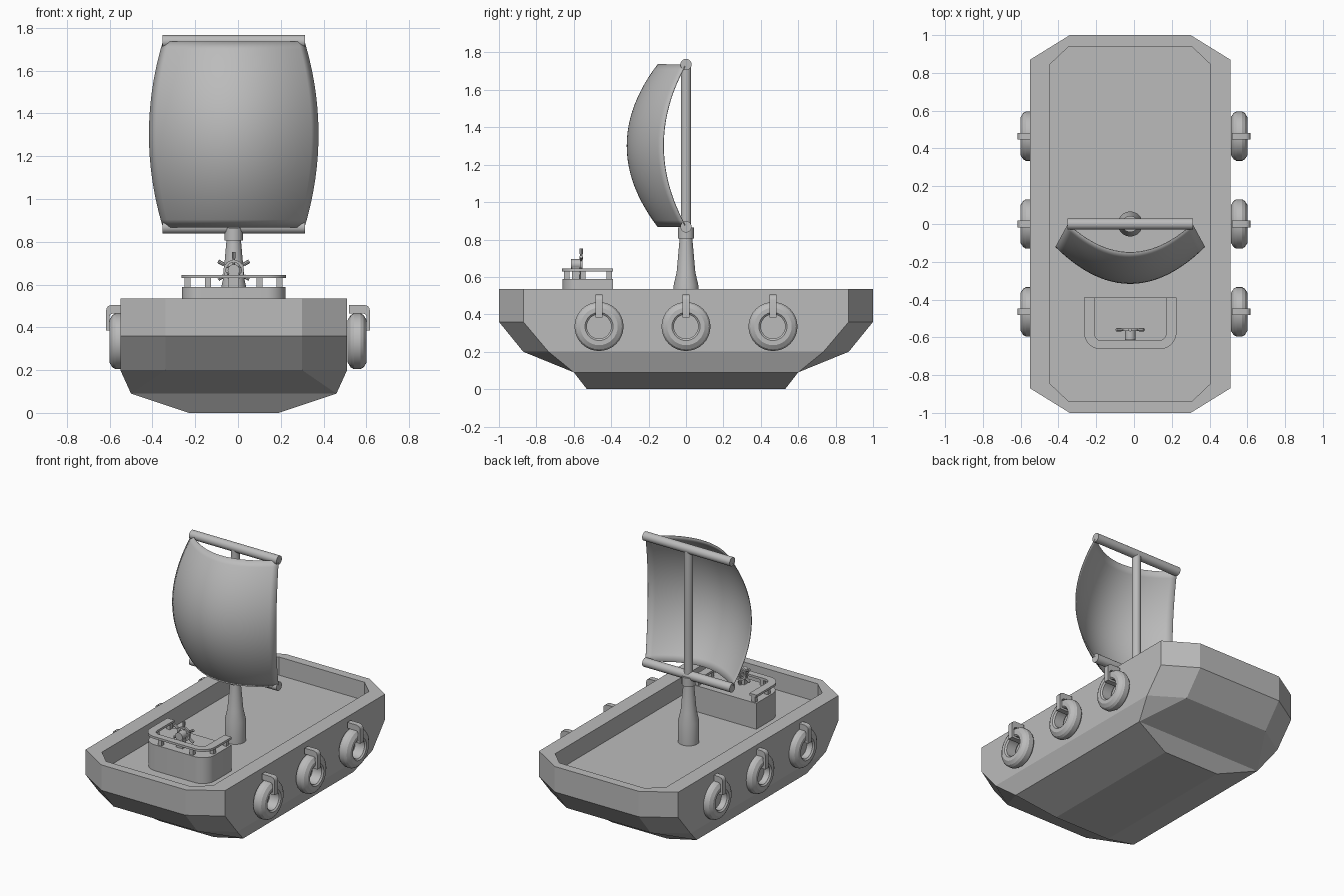
import bpy, bmesh, math
from mathutils import Vector, Matrix

cube = bpy.data.objects.get("Cube")
if cube:
    bpy.data.objects.remove(cube, do_unlink=True)

grey = bpy.data.materials.new("plain_grey")
grey.use_nodes = True
GREY = (0.5, 0.5, 0.5, 1)
grey.diffuse_color = GREY
grey.node_tree.nodes["Principled BSDF"].inputs["Base Color"].default_value = GREY

CX = -0.02  # centre line of hull and mast


def finish(bm, name, smooth=None):
    bmesh.ops.remove_doubles(bm, verts=bm.verts, dist=1e-5)
    bmesh.ops.recalc_face_normals(bm, faces=bm.faces)
    mesh = bpy.data.meshes.new(name)
    bm.to_mesh(mesh)
    bm.free()
    mesh.materials.append(grey)
    obj = bpy.data.objects.new(name, mesh)
    bpy.context.collection.objects.link(obj)
    if smooth:
        bpy.ops.object.select_all(action='DESELECT')
        obj.select_set(True)
        bpy.context.view_layer.objects.active = obj
        bpy.ops.object.shade_smooth_by_angle(angle=math.radians(smooth))
    return obj


def loft(bm, rings, caps=True, closed=False):
    """Skin rings of equal point count."""
    loops = [[bm.verts.new(p) for p in ring] for ring in rings]
    pairs = list(zip(loops, loops[1:]))
    if closed:
        pairs.append((loops[-1], loops[0]))
    for a, b in pairs:
        for i in range(len(a)):
            j = (i + 1) % len(a)
            bm.faces.new((a[i], a[j], b[j], b[i]))
    if caps and not closed:
        bm.faces.new(loops[0])
        bm.faces.new(loops[-1])


def lathe(bm, profile, matrix, sides=32, closed=False):
    """Spin (radius, height) points about the local z axis."""
    rings = []
    for r, h in profile:
        angles = [2 * math.pi * i / sides for i in range(sides)]
        rings.append([matrix @ Vector((r * math.cos(a), r * math.sin(a), h)) for a in angles])
    loft(bm, rings, closed=closed)


def rod(bm, a, b, radius, sides=16):
    a, b = Vector(a), Vector(b)
    d = b - a
    m = Matrix.Translation(a) @ d.to_track_quat('Z', 'Y').to_matrix().to_4x4()
    lathe(bm, [(radius, 0), (radius, d.length)], m, sides)


def box(bm, centre, size):
    m = Matrix.Translation(centre) @ Matrix.Diagonal((*size, 1))
    bmesh.ops.create_cube(bm, size=1, matrix=m)


def octagon(x, y, xc, yc, z):
    quarter = [(x, yc), (xc, y)]
    pts = quarter + [(-a, b) for a, b in quarter[::-1]]
    pts += [(-a, -b) for a, b in pts]
    return [(CX + a, b, z) for a, b in pts]


# Hull: octagonal bands tapering to a flat keel, with a sunken deck
bm = bmesh.new()
loft(bm, [
    octagon(0.425, 0.94, 0.325, 0.845, 0.41),
    octagon(0.425, 0.94, 0.325, 0.845, 0.535),
    octagon(0.53, 1.0, 0.32, 0.87, 0.535),
    octagon(0.53, 1.0, 0.32, 0.87, 0.36),
    octagon(0.53, 0.87, 0.32, 0.735, 0.20),
])
# Drop the temporary lower cap, then close to a rectangular bottom
bm.faces.ensure_lookup_table()
bmesh.ops.delete(bm, geom=[bm.faces[-1]], context='FACES_ONLY')
upper = octagon(0.53, 0.87, 0.32, 0.735, 0.20)
chine = octagon(0.48, 0.6, 0.48, 0.6, 0.09)
keel = octagon(0.21, 0.53, 0.21, 0.53, 0.0)
for a, b in ((upper, chine), (chine, keel)):
    for i in range(8):
        j = (i + 1) % 8
        corners = list(dict.fromkeys((a[i], a[j], b[j], b[i])))
        if len(corners) > 2:
            bm.faces.new([bm.verts.new(p) for p in corners])
bm.faces.new([bm.verts.new(p) for p in dict.fromkeys(keel)])
finish(bm, "hull")

# Mast with a flared foot and a collar
bm = bmesh.new()
lathe(bm, [(0.066, 0.41), (0.066, 0.555), (0.05, 0.625), (0.034, 0.805),
           (0.043, 0.805), (0.043, 0.865), (0.028, 0.865), (0.028, 1.74)],
      Matrix.Translation((CX, 0, 0)))
finish(bm, "mast", 25)

# Yards
LOW, HIGH = 0.868, 1.736
for name, z in (("lower_yard", LOW), ("upper_yard", HIGH)):
    bm = bmesh.new()
    rod(bm, (CX - 0.333, 0, z), (CX + 0.333, 0, z), 0.03, 24)
    finish(bm, name, 30)

# Sail: sheet bulging towards the front
bm = bmesh.new()
N = 24
grid = []
for r in range(N + 1):
    v = 2 * r / N - 1
    belly = 1 - v * v
    row = []
    for c in range(N + 1):
        u = 2 * c / N - 1
        depth = 0.12 * belly + (0.15 + 0.045 * belly) * (1 - u * u)
        row.append(bm.verts.new((CX + u * (0.33 + 0.065 * belly), -depth,
                                 (LOW + HIGH) / 2 + v * (HIGH - LOW) / 2)))
    grid.append(row)
for a, b in zip(grid, grid[1:]):
    for i in range(N):
        bm.faces.new((a[i], a[i + 1], b[i + 1], b[i]))
sail = finish(bm, "sail", 40)
thick = sail.modifiers.new("cloth", 'SOLIDIFY')
thick.thickness = 0.004
thick.offset = 0


# Helm console: box with rounded front corners
def u_path(half, front, radius, back=-0.39, steps=8):
    """Open path from back right round the front to back left."""
    right = [(half, back)]
    for i in range(steps + 1):
        a = math.pi / 2 * i / steps
        right.append((half - radius + radius * math.cos(a), front + radius - radius * math.sin(a)))
    return [(CX + x, y) for x, y in right] + [(CX - x, y) for x, y in right[::-1]]


bm = bmesh.new()
outline = u_path(0.242, -0.66, 0.09)
loft(bm, [[(x, y, z) for x, y in outline] for z in (0.41, 0.588)])
finish(bm, "helm_console", 30)

# Rail on posts around the console
bm = bmesh.new()
outer, inner = u_path(0.245, -0.663, 0.09), u_path(0.19, -0.618, 0.04)
loft(bm, [[(*p, 0.63), (*q, 0.63), (*q, 0.645), (*p, 0.645)] for p, q in zip(outer, inner)])
finish(bm, "helm_rail", 30)
bm = bmesh.new()
for s in (-1, 1):
    for x, y in ((0.215, -0.41), (0.215, -0.55), (0.12, -0.638)):
        box(bm, (CX + s * x, y, 0.61), (0.028, 0.028, 0.05))
finish(bm, "rail_posts")

# Steering wheel on its pedestal
bm = bmesh.new()
box(bm, (CX, -0.59, 0.615), (0.05, 0.04, 0.07))
rod(bm, (CX, -0.615, 0.667), (CX, -0.56, 0.667), 0.028)
finish(bm, "wheel_pedestal", 30)
bm = bmesh.new()
hub = Vector((CX, -0.56, 0.667))
for i in range(6):
    a = math.pi / 6 + i * math.pi / 3
    d = Vector((math.cos(a), 0, math.sin(a)))
    rod(bm, hub, hub + d * 0.06, 0.006, 8)
    rod(bm, hub + d * 0.055, hub + d * 0.084, 0.009, 8)
lathe(bm, [(0.036, -0.007), (0.048, -0.007), (0.048, 0.007), (0.036, 0.007)],
      Matrix.Translation(hub) @ Matrix.Rotation(math.pi / 2, 4, 'X'), 24, closed=True)
finish(bm, "steering_wheel", 30)

# Fender tyres, each hung on a strap over the hull side
tyre = [(0.065, -0.035), (0.075, -0.044), (0.1, -0.044), (0.122, -0.03), (0.131, -0.015)]
tyre += [(r, -h) for r, h in tyre[::-1]]
strap_out = [(0.52, 0.505), (0.59, 0.505), (0.606, 0.5), (0.614, 0.49), (0.617, 0.475), (0.617, 0.384), (0.52, 0.384)]
strap_in = [(0.52, 0.465), (0.58, 0.465), (0.592, 0.463), (0.598, 0.459), (0.6, 0.45), (0.6, 0.398), (0.52, 0.398)]
for side, label in ((1, "left"), (-1, "right")):
    for y, place in ((-0.465, "front"), (0, "middle"), (0.465, "back")):
        bm = bmesh.new()
        lathe(bm, tyre, Matrix.Translation((side * 0.557, y, 0.335)) @ Matrix.Rotation(math.pi / 2, 4, 'Y'),
              32, closed=True)
        finish(bm, f"{label}_{place}_tyre", 25)
        bm = bmesh.new()
        loft(bm, [[(side * p[0], y - 0.018, p[1]), (side * p[0], y + 0.018, p[1]),
                   (side * q[0], y + 0.018, q[1]), (side * q[0], y - 0.018, q[1])]
                  for p, q in zip(strap_out, strap_in)])
        finish(bm, f"{label}_{place}_strap", 35)
